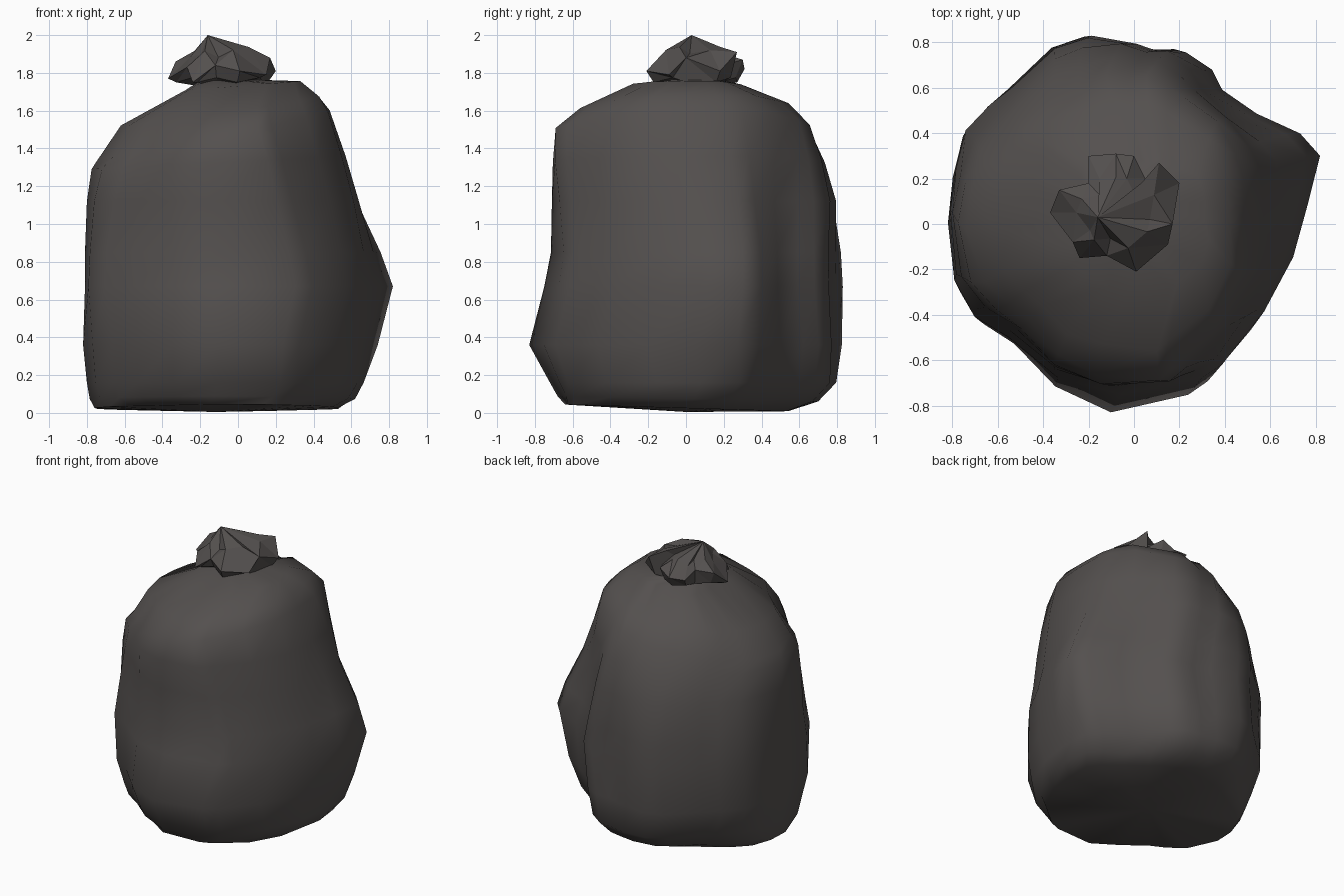
import bpy, bmesh, math

if "Cube" in bpy.data.objects:
    bpy.data.objects.remove(bpy.data.objects["Cube"])

mat = bpy.data.materials.new("dark grey plastic")
mat.diffuse_color = (0.088, 0.080, 0.077, 1)
mat.use_nodes = True
mat.node_tree.nodes["Principled BSDF"].inputs["Base Color"].default_value = mat.diffuse_color


def build(name, rings, bottom, top, smooth):
    """Loft closed rings of points and close both ends with fans."""
    bm = bmesh.new()
    loops = [[bm.verts.new(p) for p in r] for r in rings]
    n = len(loops[0])
    for a, b in zip(loops, loops[1:]):
        for i in range(n):
            j = (i + 1) % n
            bm.faces.new((a[i], a[j], b[j], b[i]))
    lo, hi = bm.verts.new(bottom), bm.verts.new(top)
    for i in range(n):
        j = (i + 1) % n
        bm.faces.new((loops[0][j], loops[0][i], lo))
        bm.faces.new((loops[-1][i], loops[-1][j], hi))
    if not smooth:
        bmesh.ops.triangulate(bm, faces=bm.faces[:])
    bmesh.ops.recalc_face_normals(bm, faces=bm.faces[:])
    me = bpy.data.meshes.new(name)
    bm.to_mesh(me)
    bm.free()
    me.materials.append(mat)
    ob = bpy.data.objects.new(name, me)
    bpy.context.collection.objects.link(ob)
    if smooth:
        bpy.context.view_layer.objects.active = ob
        ob.select_set(True)
        bpy.ops.object.shade_smooth_by_angle(angle=math.radians(50))
        ob.select_set(False)
    return ob


# Widest outline of the sack seen from above, counter-clockwise
outline = [(.82, .27), (.74, .38), (.55, .48), (.39, .59), (.34, .68), (.22, .75),
           (.12, .74), (.0, .78), (-.2, .83), (-.36, .80), (-.58, .62), (-.68, .54),
           (-.79, .40), (-.81, .20), (-.82, 0), (-.78, -.30), (-.67, -.45), (-.52, -.53),
           (-.33, -.72), (-.07, -.83), (.28, -.73), (.36, -.66), (.53, -.43),
           (.68, -.20), (.75, .03)]

# Sack rings: z, tilt in x, tilt in y, x min, x max, y min, y max, roundness, pleat depth
levels = [
    (.025, 0, -.03, -.76, .53, -.64, .54, .6, 0),
    (.075, 0, -.02, -.785, .62, -.68, .70, .5, 0),
    (.16, 0, 0, -.80, .665, -.72, .795, .4, 0),
    (.36, 0, 0, -.82, .74, -.83, .825, .2, 0),
    (.67, 0, 0, -.81, .82, -.75, .83, 0, 0),
    (.85, 0, 0, -.81, .755, -.715, .82, .1, 0),
    (1.12, 0, 0, -.80, .64, -.71, .795, .4, .01),
    (1.33, .05, 0, -.775, .57, -.705, .735, .7, .015),
    (1.50, .21, .02, -.74, .485, -.69, .66, .9, .02),
    (1.615, .15, .03, -.62, .43, -.56, .55, 1, .03),
    (1.73, .08, 0, -.28, .33, -.28, .29, 1, .05),
    (1.765, 0, 0, -.19, .05, -.07, .17, 1, .05)]

# Reach of each ring along the diagonals: back right, back left, front left, front right
diagonals = [
    (.49, .64, .64, .58), (.57, .70, .69, .61), (.66, .75, .72, .66), (.74, .82, .78, .72),
    (.79, .81, .79, .71), (.74, .82, .76, .67), (.64, .77, .72, .63), (.62, .73, .69, .61),
    (.58, .68, .64, .58), (.50, .61, .55, .50), (.35, .35, .33, .35), None]
signs = [(1, 1), (-1, 1), (-1, -1), (1, -1)]


def fit_box(pts, x0, x1, y0, y1):
    ul, uh = min(p[0] for p in pts), max(p[0] for p in pts)
    vl, vh = min(p[1] for p in pts), max(p[1] for p in pts)
    return [(x0 + (u - ul) / (uh - ul) * (x1 - x0),
             y0 + (v - vl) / (vh - vl) * (y1 - y0)) for u, v in pts]


def fit_diagonals(pts, reach):
    f = [r / max((sx * x + sy * y) / math.sqrt(2) for x, y in pts)
         for r, (sx, sy) in zip(reach, signs)]
    out = []
    for x, y in pts:
        a = math.atan2(y, x) % (2 * math.pi)
        k = 1 + (f[int(a // (math.pi / 2)) % 4] - 1) * math.sin(2 * a) ** 2
        out.append((x * k, y * k))
    return out


def sack_ring(level, reach):
    z, tx, ty, x0, x1, y0, y1, roundness, pleat = level
    pts = []
    for i, (x, y) in enumerate(outline):
        a = math.atan2(y, x)
        c, s = math.cos(a), math.sin(a)
        k = (abs(c) ** 2.4 + abs(s) ** 2.4) ** (-1 / 2.4)
        fold = 1 - pleat * (1 + math.sin(i * 2.4 + math.sin(i)))
        u = (x / .82) * (1 - roundness) + c * k * roundness
        v = (y / .83) * (1 - roundness) + s * k * roundness
        pts.append((u * fold, v * fold))
    pts = fit_box(pts, x0, x1, y0, y1)
    for _ in range(2 if reach else 0):
        pts = fit_box(fit_diagonals(pts, reach), x0, x1, y0, y1)
    return [(x, y, z + tx * x + ty * y) for x, y in pts]


build("sack", [sack_ring(l, d) for l, d in zip(levels, diagonals)],
      (-.12, 0, 0.005), (-.07, .05, 1.78), True)

# Crumpled gathered top above the tie
rim = [(.20, .18, 1.81), (.11, .27, 1.91), (.05, .20, 1.84), (.0, .30, 1.87), (-.08, .31, 1.82),
       (-.20, .30, 1.83), (-.20, .18, 1.86), (-.33, .15, 1.86), (-.37, .05, 1.77),
       (-.27, -.08, 1.83), (-.24, -.15, 1.75), (-.12, -.14, 1.84), (.01, -.21, 1.81),
       (.15, -.09, 1.79), (.17, 0, 1.88)]
cx, cy = -.08, .05
neck = [(cx + (x - cx) * .45, cy + (y - cy) * .45, 1.73) for x, y, z in rim]
under = [(cx + (x - cx) * .85, cy + (y - cy) * .85, 1.75 + .025 * (i % 2))
         for i, (x, y, z) in enumerate(rim)]
crown = [(cx + (x - cx) * .6, cy + (y - cy) * .6,
          1.9 + .02 * math.sin(i * 2.1) + (.02 if x > 0 else 0))
         for i, (x, y, z) in enumerate(rim)]
build("gathered_top", [neck, under, rim, crown], (cx, cy, 1.73), (-.16, .03, 2.0), False)
